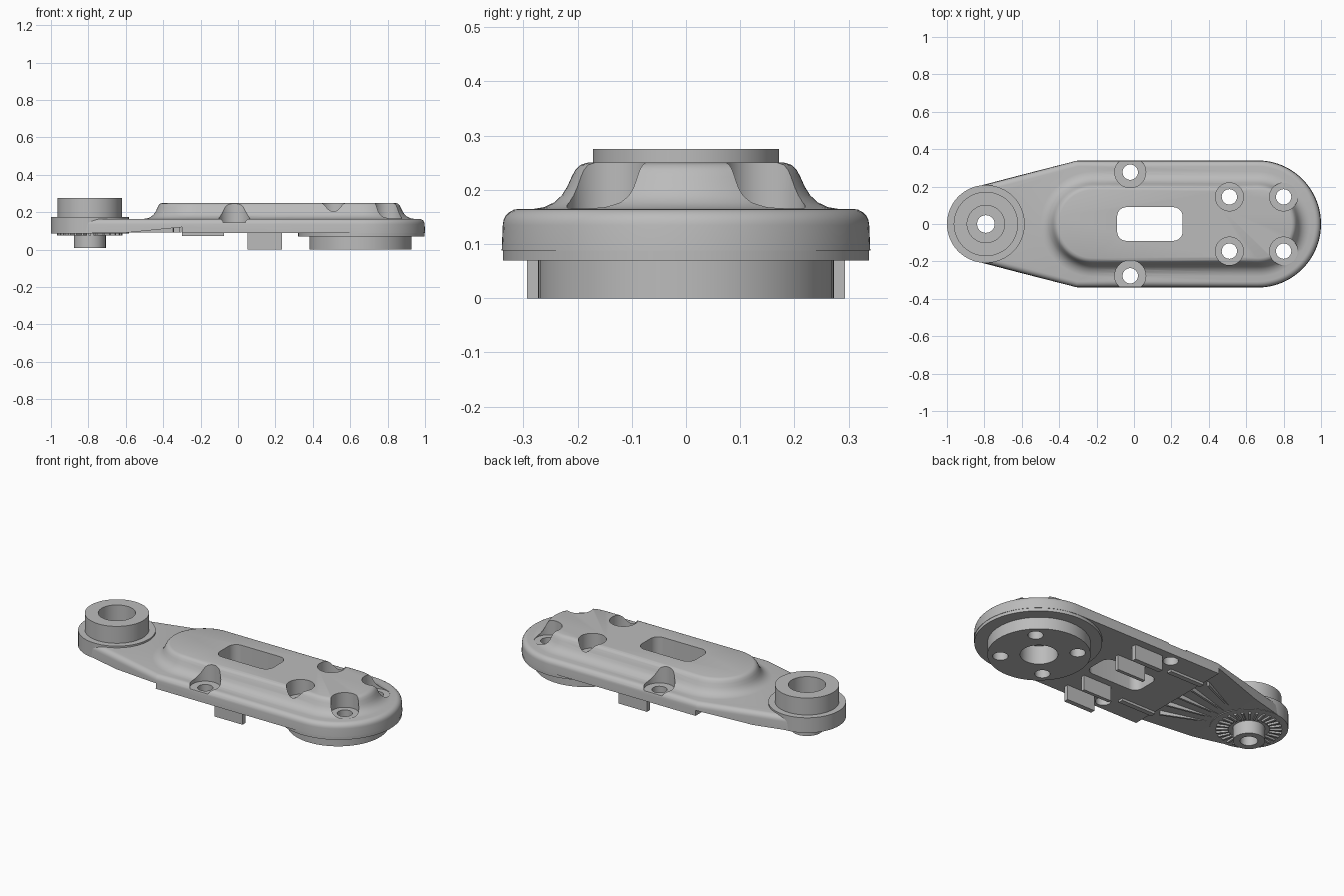
import bpy, bmesh
from math import sin, cos, radians, tau
from mathutils import Matrix, Vector

cube = bpy.data.objects.get("Cube")
if cube:
    bpy.data.objects.remove(cube, do_unlink=True)

grey = bpy.data.materials.new("cast_grey")
grey.use_nodes = True
colour = (0.5, 0.5, 0.5, 1)
grey.diffuse_color = colour
grey.node_tree.nodes["Principled BSDF"].inputs["Base Color"].default_value = colour


def finish(name, bm):
    bmesh.ops.recalc_face_normals(bm, faces=bm.faces)
    mesh = bpy.data.meshes.new(name)
    bm.to_mesh(mesh)
    bm.free()
    mesh.materials.append(grey)
    ob = bpy.data.objects.new(name, mesh)
    bpy.context.collection.objects.link(ob)
    return ob


def activate(ob):
    bpy.ops.object.select_all(action='DESELECT')
    ob.select_set(True)
    bpy.context.view_layer.objects.active = ob


def smooth(ob):
    activate(ob)
    bpy.ops.object.shade_smooth_by_angle(angle=radians(32))


def outline(arcs, inset=0):
    """Points along arcs given as (x, y, radius, start, end, steps)."""
    pts = []
    for x, y, r, a, b, n in arcs:
        for i in range(n + 1):
            t = radians(a + (b - a) * i / n)
            pts.append((x + (r - inset) * cos(t), y + (r - inset) * sin(t)))
    return pts


def loft(name, rings):
    """Solid through stacked rings, each (points, z)."""
    bm = bmesh.new()
    loops = [[bm.verts.new((x, y, z)) for x, y in pts] for pts, z in rings]
    n = len(loops[0])
    for low, high in zip(loops, loops[1:]):
        for i in range(n):
            j = (i + 1) % n
            bm.faces.new((low[i], low[j], high[j], high[i]))
    bm.faces.new(loops[0][::-1])
    bm.faces.new(loops[-1])
    bmesh.ops.remove_doubles(bm, verts=bm.verts, dist=1e-5)
    return finish(name, bm)


def cylinder(name, x, y, r, z0, z1, n=48):
    circle = [(x + r * cos(tau * i / n), y + r * sin(tau * i / n)) for i in range(n)]
    return loft(name, [(circle, z0), (circle, z1)])


def box(name, x0, x1, y0, y1, z0, z1):
    rect = [(x0, y0), (x1, y0), (x1, y1), (x0, y1)]
    return loft(name, [(rect, z0), (rect, z1)])


def boolean(target, tool, operation, keep=False):
    mod = target.modifiers.new("cut", 'BOOLEAN')
    mod.operation, mod.object, mod.solver = operation, tool, 'EXACT'
    activate(target)
    bpy.ops.object.modifier_apply(modifier=mod.name)
    if not keep:
        bpy.data.objects.remove(tool, do_unlink=True)


PIVOT, ROUND, FLOOR = -0.792, 0.66, 0.088

# Main plate with a rounded upper rim
plate_arcs = [(ROUND, 0, 0.34, -90, 90, 48), (-0.3, 0.3, 0.04, 90, 104.4, 3),
              (PIVOT, 0, 0.206, 104.4, 255.6, 40), (-0.3, -0.3, 0.04, 255.6, 270, 3)]
rings = [(outline(plate_arcs), FLOOR), (outline(plate_arcs, 0.002), 0.135)]
for i in range(1, 6):
    t = radians(18 * i)
    rings.append((outline(plate_arcs, 0.002 + 0.03 * (1 - cos(t))), 0.135 + 0.03 * sin(t)))
body = loft("arm_body", rings)

# Raised centre hub with a flared foot
profile = [(0.285, 0.155), (0.28, 0.165), (0.262, 0.168), (0.243, 0.177), (0.229, 0.19),
           (0.219, 0.206), (0.211, 0.224), (0.204, 0.237), (0.195, 0.246), (0.182, 0.25)]
hub_rings = [(outline([(ROUND, 0, r, -90, 90, 36), (-0.22, 0, r, 90, 270, 36)]), z)
             for r, z in profile]
boolean(body, loft("hub", hub_rings), 'UNION')
boolean(body, cylinder("collar", ROUND, 0, 0.338, 0.07, 0.1, 96), 'UNION')

# Output disc below the rounded end, with a central recess
disc = cylinder("output_disc", 0.655, 0, 0.273, 0, 0.075, 72)
for part in (disc, body):
    boolean(part, cylinder("recess", 0.655, 0, 0.1, -0.05, 0.11), 'DIFFERENCE')

# Counterbored screw holes
screws = [(x, s * 0.145, 0.075, 0.163) for x in (0.51, 0.8) for s in (-1, 1)]
screws += [(-0.02, s * 0.277, 0.083, 0.145) for s in (-1, 1)]
for x, y, r, seat in screws:
    boolean(body, cylinder("counterbore", x, y, r, seat, 0.4), 'DIFFERENCE')
    hole = cylinder("hole", x, y, 0.041, -0.1, 0.4, 32)
    if x > 0:
        boolean(disc, hole, 'DIFFERENCE', keep=True)
    boolean(body, hole, 'DIFFERENCE')

# Rounded rectangular window
c = 0.05
slot = outline([(0.26 - c, 0.09 - c, c, 0, 90, 8), (c - 0.09, 0.09 - c, c, 90, 180, 8),
                (c - 0.09, c - 0.09, c, 180, 270, 8), (0.26 - c, c - 0.09, c, 270, 360, 8)])
boolean(body, loft("window", [(slot, -0.1), (slot, 0.4)]), 'DIFFERENCE')

# Sloped relief under the narrow end
bm = bmesh.new()
face = bm.faces.new([bm.verts.new((x, -0.5, z)) for x, z in
                     ((-0.62, 0.05), (-0.3, 0.05), (-0.3, 0.12), (-0.62, FLOOR))])
side = bmesh.ops.extrude_face_region(bm, geom=[face])["geom"]
bmesh.ops.translate(bm, vec=(0, 1, 0), verts=[v for v in side if isinstance(v, bmesh.types.BMVert)])
boolean(body, finish("relief", bm), 'DIFFERENCE')
boolean(body, cylinder("pivot_bore", PIVOT, 0, 0.14, -0.1, 0.4), 'DIFFERENCE')
smooth(body)
smooth(disc)

# Pivot boss: flange, upper cup and lower spigot turned as one part
section = [(0.047, 0.01), (0.085, 0.01), (0.085, 0.086), (0.208, 0.086), (0.208, 0.175),
           (0.172, 0.175), (0.172, 0.275), (0.1, 0.275), (0.1, 0.15), (0.047, 0.15)]
bm = bmesh.new()
steps = 64
loops = [[bm.verts.new((PIVOT + r * cos(tau * i / steps), r * sin(tau * i / steps), z))
          for r, z in section] for i in range(steps)]
for i in range(steps):
    a, b = loops[i], loops[(i + 1) % steps]
    for k in range(len(section)):
        m = (k + 1) % len(section)
        bm.faces.new((a[k], b[k], b[m], a[m]))
smooth(finish("pivot_boss", bm))


def spokes(name, angles, r0, r1, width, z0, z1):
    """Radial bars around the pivot."""
    bm = bmesh.new()
    for a in angles:
        m = (Matrix.Translation((PIVOT, 0, 0)) @ Matrix.Rotation(a, 4, 'Z')
             @ Matrix.Translation(((r0 + r1) / 2, 0, (z0 + z1) / 2))
             @ Matrix.Diagonal(Vector((r1 - r0, width, z1 - z0, 1))))
        bmesh.ops.create_cube(bm, size=1, matrix=m)
    return finish(name, bm)


# Serrations around the spigot and fan ribs in the relief
spokes("pivot_serrations", [tau * i / 28 for i in range(28)], 0.11, 0.175, 0.012, 0.075, 0.09)
spokes("fan_ribs", [radians(a) for a in (-24, -12, 0, 12, 24)], 0.2, 0.49, 0.012, 0.092, 0.13)

# Clip tabs and low rails on the underside
for s, label in ((1, "back"), (-1, "front")):
    for y0, y1, place in ((0.265, 0.293, "outer"), (0.13, 0.15, "inner")):
        box(f"{label}_{place}_tab", 0.05, 0.235, min(s * y0, s * y1), max(s * y0, s * y1), 0, 0.1)
    box(f"{label}_rail", -0.3, -0.075, s * 0.2 - 0.015, s * 0.2 + 0.015, 0.074, 0.1)
